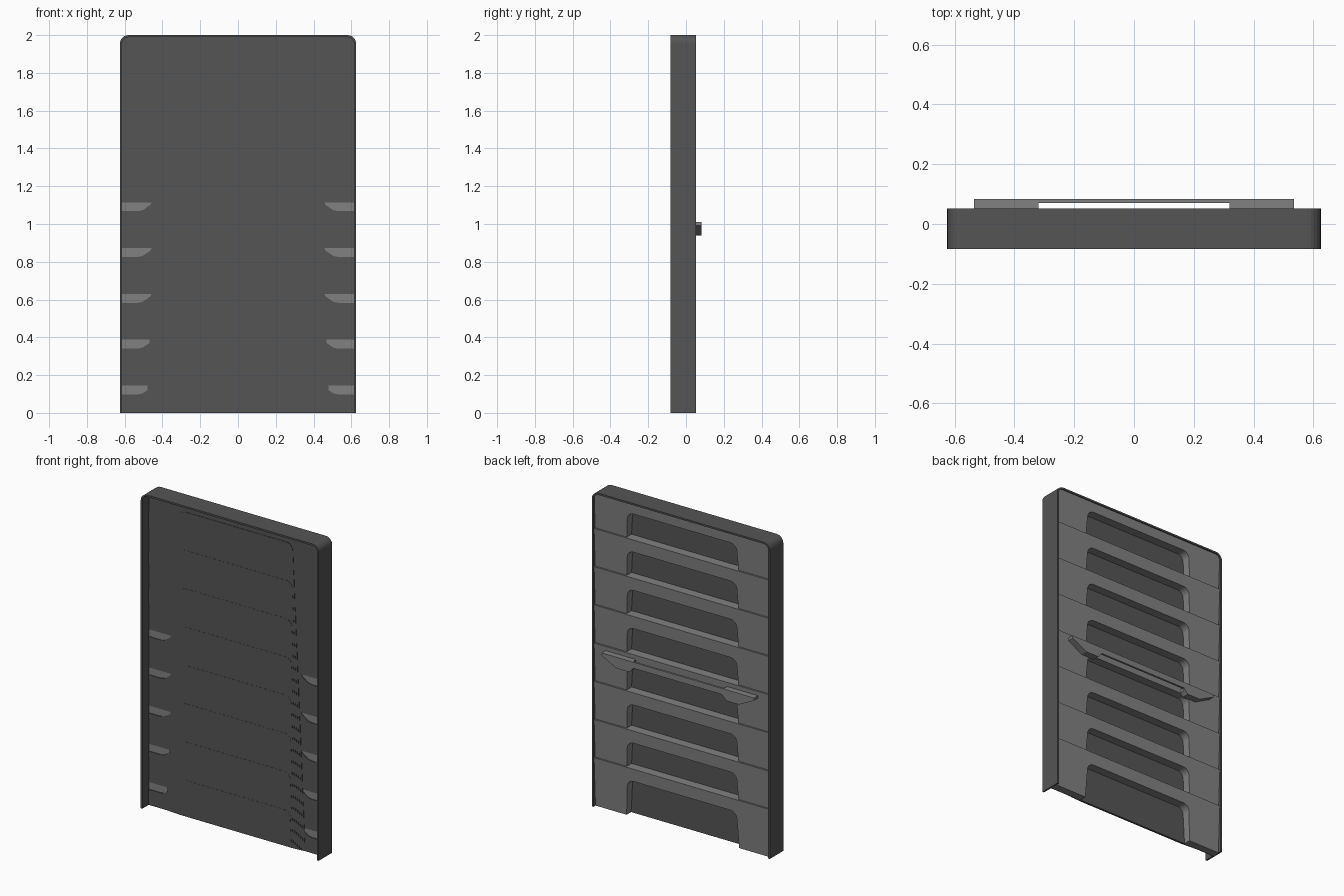
import bpy, bmesh, math

if "Cube" in bpy.data.objects:
    bpy.data.objects.remove(bpy.data.objects["Cube"])

PITCH, Z0, N = 0.2425, 0.067, 8
IN_X, TOP, W = 0.614, 1.989, 0.385


def material(name, v):
    m = bpy.data.materials.new(name)
    m.diffuse_color = (v, v, v, 1)
    m.use_nodes = True
    m.node_tree.nodes["Principled BSDF"].inputs["Base Color"].default_value = m.diffuse_color
    return m


DARK = material("dark_grey", 0.09)
LIGHT = material("mid_grey", 0.22)


def arc(cx, cz, r, a0, a1, n=6):
    return [(cx + r * math.cos(math.radians(a0 + (a1 - a0) * i / n)),
             cz + r * math.sin(math.radians(a0 + (a1 - a0) * i / n))) for i in range(n + 1)]


def mirrored(half):
    """Close a right-hand outline with its mirror image across x = 0."""
    return half + [(-x, z) for x, z in reversed(half)]


def prism(name, outline, y0, y1, mat, move=None):
    """Extrude an xz outline from y0 to y1; move(v) may reshape vertices."""
    bm = bmesh.new()
    face = bm.faces.new([bm.verts.new((x, y0, z)) for x, z in outline])
    ext = bmesh.ops.extrude_face_region(bm, geom=[face])
    for v in ext["geom"]:
        if isinstance(v, bmesh.types.BMVert):
            v.co.y = y1
    if move:
        for v in bm.verts:
            move(v)
    bmesh.ops.recalc_face_normals(bm, faces=bm.faces)
    me = bpy.data.meshes.new(name)
    bm.to_mesh(me)
    bm.free()
    me.materials.append(mat)
    ob = bpy.data.objects.new(name, me)
    bpy.context.collection.objects.link(ob)
    return ob


# Frame: thin wall around both sides and the top, open at the bottom
outer = [(0.625, 0)] + arc(0.58, 1.955, 0.045, 0, 90)
inner = [(IN_X, 0)] + arc(0.58, 1.955, 0.034, 0, 90)
loop = outer + [(-x, z) for x, z in reversed(outer)]
loop += [(-x, z) for x, z in inner] + list(reversed(inner))
prism("frame", loop, -0.083, 0.052, DARK)


def half_width(drop):
    return W + 0.045 * drop


for i in range(N):
    zb = Z0 + PITCH * i
    lo = 0 if i == 0 else zb
    hi = TOP if i == N - 1 else zb + PITCH
    notch_top = zb + 0.163
    corner = [(IN_X, hi)] if i < N - 1 else arc(0.58, 1.955, 0.034, 0, 90)

    # Rear slat with a tapered, round-cornered notch open at its lower edge
    notch = arc(W - 0.045, notch_top - 0.045, 0.045, 90, 5)
    half = notch + [(half_width(notch_top - lo), lo), (IN_X, lo)] + corner
    mid_out = half

    def lean(v, zb=zb):
        if v.co.y > 0:
            v.co.y = 0.034 + 0.011 * (v.co.z - zb) / PITCH
    prism(f"slat_{i + 1}", mirrored(mid_out), -0.014, 0.04, LIGHT, lean)

    # Front sheet, the lower five with a window beside each wall
    half = [(IN_X, lo)]
    if i < 5:
        a, b = zb + 0.031, zb + 0.078
        half += [(IN_X, a), (0.53, a), (0.505, a + 0.005), (0.48, a + 0.022),
                 (0.462, b - 0.012), (0.458, b), (IN_X, b)]
    half += corner

    def step(v, zb=zb):
        if v.co.y < -0.016:
            v.co.y = -0.019 + 0.002 * (v.co.z - zb) / PITCH
    prism(f"front_sheet_{i + 1}", mirrored(half), -0.02, -0.014, DARK, step)

    # Long nested tongue, a hair proud, running from the notch top to the bottom
    w = W + 0.002 * i
    half = [(w + 0.045 * notch_top, 0)] + arc(w - 0.045, notch_top - 0.045, 0.045, 5, 90)
    prism(f"tongue_{i + 1}", mirrored(half), -0.0195 - 0.001 * (N - i), -0.0165, DARK)

# Handle: flared bar held off the slats by an end block on each side
half = [(0.31, 0.972), (0.34, 0.94), (0.43, 0.94), (0.535, 0.993), (0.535, 1.01)]
prism("handle_bar", mirrored(half), 0.07, 0.083, LIGHT)
block = [(0.32, 0.96), (0.34, 0.94), (0.43, 0.94), (0.535, 0.993), (0.535, 1.01), (0.32, 1.01)]
for side, s in (("right", 1), ("left", -1)):
    prism(f"handle_end_{side}", [(s * x, z) for x, z in block], 0.036, 0.07, LIGHT)
